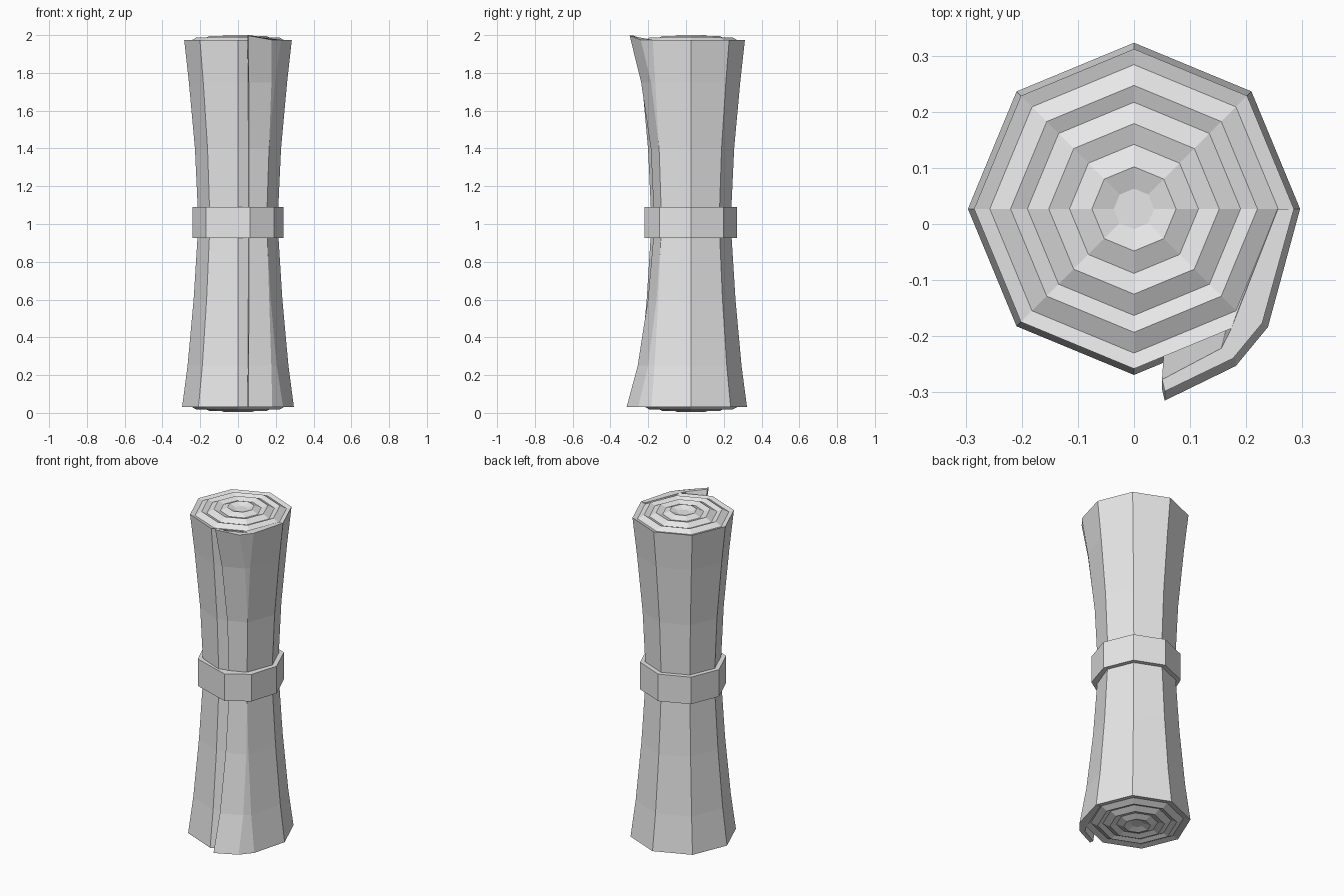
import bpy, bmesh, math
from mathutils import Vector

cube = bpy.data.objects.get("Cube")
if cube:
    bpy.data.objects.remove(cube)

CY = 0.027   # depth of the roll's axis
SIDES = 8

paper = bpy.data.materials.new("pale_grey_paper")
paper.use_nodes = True
paper.diffuse_color = (0.8, 0.8, 0.8, 1)
paper.node_tree.nodes["Principled BSDF"].inputs["Base Color"].default_value = (0.8, 0.8, 0.8, 1)


def loft(name, loops, close_ends=True, wrap=False):
    """Skin equal-length closed loops into one solid."""
    bm = bmesh.new()
    rows = [[bm.verts.new(p) for p in loop] for loop in loops]
    pairs = list(zip(rows, rows[1:]))
    if wrap:
        pairs.append((rows[-1], rows[0]))
    for a, b in pairs:
        for i in range(len(a)):
            j = (i + 1) % len(a)
            bm.faces.new((a[i], a[j], b[j], b[i]))
    if close_ends and not wrap:
        bm.faces.new(rows[0])
        bm.faces.new(rows[-1])
    bmesh.ops.recalc_face_normals(bm, faces=bm.faces)
    mesh = bpy.data.meshes.new(name)
    bm.to_mesh(mesh)
    bm.free()
    mesh.materials.append(paper)
    obj = bpy.data.objects.new(name, mesh)
    bpy.context.collection.objects.link(obj)
    return obj


def octagon(r, z):
    step = math.tau / SIDES
    return [(r * math.cos(i * step), CY + r * math.sin(i * step), z) for i in range(SIDES)]


# Waisted wall: height, radius, how far the loose edge lifts away
wall = [(0.03, 0.296, 1.1), (0.25, 0.267, 0.55), (0.6, 0.235, 0.15), (0.92, 0.215, 0),
        (1.08, 0.213, 0), (1.4, 0.228, 0), (1.75, 0.26, 0.35), (1.975, 0.285, 1)]

# Zigzag paper layers on the ends: radius, height above the rim
layers = [(0.257, -0.008), (0.22, 0.012), (0.19, 0.0), (0.152, 0.02),
          (0.115, 0.008), (0.075, 0.025), (0.036, 0.012)]

# Rolled body with both layered ends
loops = [octagon(r, wall[0][0] - h) for r, h in reversed(layers)]
loops += [octagon(r, z) for z, r, lift in wall]
loops += [octagon(r, wall[-1][0] + h) for r, h in layers]
loft("rolled_body", loops)


# Loose outer edge that peels away towards both ends
def flap_loop(z, r, lift):
    c = r * math.sqrt(0.5)
    edge = Vector((c, -c))
    front = Vector((0, -r))
    tip = front.lerp(edge, 0.055 / c)
    thick = Vector((0.003, -0.008))
    outer = [Vector((r, 0)),
             edge + thick + lift * Vector((0.024, 0.006)),
             edge + thick + lift * Vector((-0.028, -0.057)),
             tip + thick + lift * Vector((-0.003, -0.055))]
    inner = [tip + lift * Vector((-0.005, -0.042)),
             edge + lift * Vector((-0.046, -0.047)),
             front.lerp(edge, 0.86),
             Vector((r * 0.9, 0))]
    rise = 0.022 if z > 1.9 else 0
    return [(p.x, p.y + CY, z + (rise if i in (3, 4) else 0))
            for i, p in enumerate(outer + inner)]


loft("loose_edge", [flap_loop(*level) for level in wall])

# Band tied round the waist, pulled over the loose edge
ring = [Vector((x, y - CY)) for x, y, z in octagon(0.242, 0)]
ring[5:] = [Vector((-0.17, -0.172)), Vector((0.063, -0.248)), Vector((0.19, -0.167))]


def band_loop(scale, z):
    return [(p.x * scale, p.y * scale + CY, z) for p in ring]


loft("waist_band", [band_loop(1, 0.925), band_loop(1, 1.09),
                    band_loop(0.82, 1.09), band_loop(0.82, 0.925)], wrap=True)
